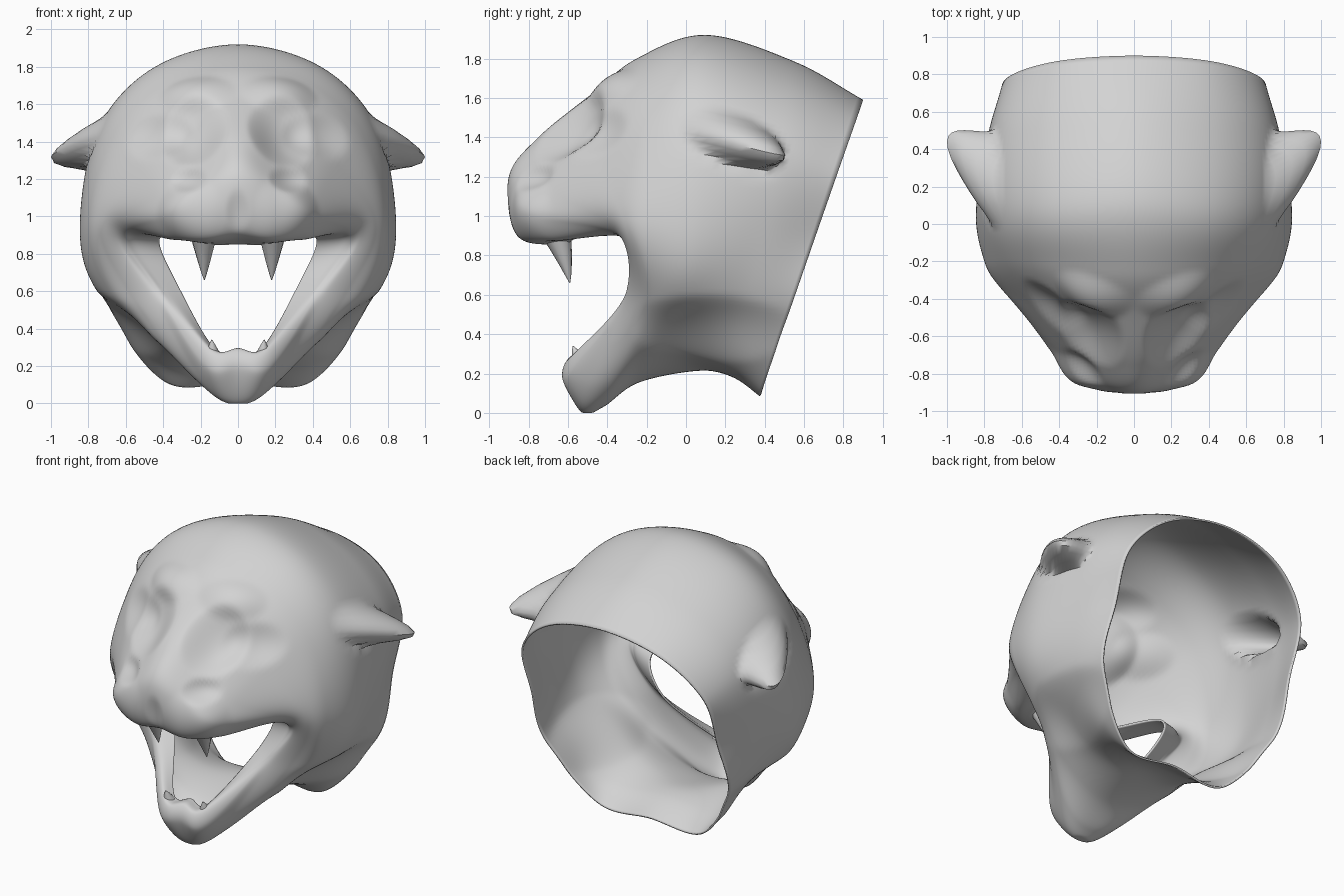
import bpy, bmesh, math
from mathutils import Vector

if "Cube" in bpy.data.objects:
    bpy.data.objects.remove(bpy.data.objects["Cube"])

grey = bpy.data.materials.new("plain grey")
grey.diffuse_color = (0.65, 0.65, 0.65, 1)
grey.use_nodes = True
grey.node_tree.nodes["Principled BSDF"].inputs["Base Color"].default_value = grey.diffuse_color

# Profile paths over the right half of the head, each running from the
# neck rim forward and into the mouth (same number of points on each).
crown = [(0, y, z) for y, z in ((.90, 1.59), (.55, 1.785), (.10, 1.92), (-.25, 1.80), (-.48, 1.62),
                                (-.75, 1.40), (-.90, 1.20), (-.86, .92), (-.62, .85))]
brow = [(.42, .869, 1.50), (.46, .52, 1.66), (.46, .08, 1.79), (.40, -.22, 1.70), (.30, -.45, 1.56),
        (.18, -.72, 1.33), (.18, -.865, 1.13), (.18, -.84, .89), (.17, -.62, .85)]
temple = [(.68, .781, 1.25), (.745, .48, 1.36), (.755, .08, 1.45), (.67, -.20, 1.42), (.535, -.45, 1.28),
          (.43, -.66, 1.12), (.375, -.77, 1.00), (.35, -.69, .88), (.30, -.50, .90)]
cheek = [(.70, .659, .90), (.785, .40, .92), (.845, .05, .90), (.80, -.20, .94), (.735, -.31, .95),
         (.665, -.35, .93), (.605, -.34, .90), (.55, -.30, .89), (.42, -.24, .87)]
jaw = [(.69, .527, .52), (.71, .30, .53), (.72, 0, .56), (.66, -.17, .56), (.57, -.25, .58),
       (.48, -.30, .60), (.44, -.30, .62), (.40, -.28, .62), (.32, -.22, .63)]
under_jaw = [(.39, .385, .115), (.42, .25, .22), (.36, 0, .29), (.32, -.22, .25), (.25, -.38, .15),
             (.20, -.50, .13), (.175, -.59, .20), (.15, -.58, .29), (.13, -.50, .30)]
throat = [(0, y, z) for y, z in ((.385, .115), (.20, .20), (.02, .21), (-.25, .15), (-.42, .03),
                                 (-.53, .003), (-.62, .18), (-.59, .285), (-.50, .295))]
paths = [[Vector(p) for p in path] for path in (crown, brow, temple, cheek, jaw, under_jaw, throat)]


def flip(p):
    return Vector((-p.x, p.y, p.z))


def smooth_path(pts, first, last, steps):
    """Catmull-Rom curve through the points."""
    ext = [first] + pts + [last]
    out = []
    for k in range(len(pts) - 1):
        a, b, c, d = ext[k:k + 4]
        for s in range(steps):
            t = s / steps
            out.append(0.5 * (2 * b + (c - a) * t + (2 * a - 5 * b + 4 * c - d) * t * t
                              + (3 * b - a - 3 * c + d) * t ** 3))
    return out + [pts[-1].copy()]


# Sculpting strokes: centre, radii (x, y, z), push, tilt in the side plane
strokes = [
    ((.23, -.56, 1.44), (.20, .30, .22), (0, .07, -.045), 0),          # eye socket
    ((.42, -.42, 1.42), (.20, .25, .14), (-.02, .03, -.01), 0),        # outer eye socket
    ((.24, -.40, 1.66), (.24, .20, .12), (.01, -.025, .025), 0),       # brow
    ((.27, -.83, 1.03), (.20, .25, .20), (.025, -.015, 0), 0),         # muzzle puff
    ((.28, -.80, 1.20), (.12, .20, .08), (-.01, .025, -.015), 0),      # crease above the muzzle
    ((0, -.88, 1.03), (.07, .15, .12), (0, .015, 0), 0),               # groove under the nose
    ((.60, .12, .43), (.34, .45, .20), (-.025, 0, .03), 0),            # hollow below the jaw
    ((.77, .22, 1.31), (.30, .28, .08), (-.03, 0, 0), -.36),           # hollow below the ear
    ((.76, .24, 1.39), (.50, .28, .13), (.25, .20, -.075), -.36),      # swept-back ear
]


def sculpt(p):
    for c, r, push, tilt in strokes:
        d = p - Vector(c)
        y = d.y * math.cos(tilt) + d.z * math.sin(tilt)
        z = -d.y * math.sin(tilt) + d.z * math.cos(tilt)
        q = (d.x / r[0]) ** 2 + (y / r[1]) ** 2 + (z / r[2]) ** 2
        if q < 1:
            p = p + Vector(push) * (1 - q) ** 1.5
    return p


# Head skin: loft between the profile paths
lines = [smooth_path(p, 2 * p[0] - p[1], 2 * p[-1] - p[-2], 12) for p in paths]
rows = []
for ring in zip(*lines):
    ring = list(ring)
    row = smooth_path(ring, flip(ring[1]), flip(ring[-2]), 15)
    row = [sculpt(p) for p in row]
    for p in row:
        p.x, p.z = max(p.x, 0), max(p.z, 0)
    row[0].x = row[-1].x = 0
    rows.append(row)

# Bring the ear tips to the full width
widest = max(p.x for row in rows for p in row)
for row in rows:
    for p in row:
        if p.x > .85:
            p.x = .85 + (p.x - .85) * .15 / (widest - .85)

bm = bmesh.new()
grid = [[bm.verts.new(p) for p in row] for row in rows]
for a, b in zip(grid, grid[1:]):
    for j in range(len(a) - 1):
        bm.faces.new((a[j], b[j], b[j + 1], a[j + 1]))


def finish(name, bm):
    mesh = bpy.data.meshes.new(name)
    bm.to_mesh(mesh)
    bm.free()
    mesh.materials.append(grey)
    ob = bpy.data.objects.new(name, mesh)
    bpy.context.collection.objects.link(ob)
    bpy.ops.object.select_all(action='DESELECT')
    ob.select_set(True)
    bpy.context.view_layer.objects.active = ob
    bpy.ops.object.shade_smooth_by_angle(angle=math.radians(45))
    mirror = ob.modifiers.new("mirror", 'MIRROR')
    mirror.merge_threshold = .0005
    return ob


head = finish("head_shell", bm)
shell = head.modifiers.new("thickness", 'SOLIDIFY')
shell.thickness = .012
shell.offset = -1


# Teeth: tapered cones, slightly bent towards the tip
def tooth(name, base, tip, radius, bend):
    base, tip = Vector(base), Vector(tip)
    bm = bmesh.new()
    turn = (tip - base).to_track_quat('Z', 'Y')
    rings = []
    for t in (0, .3, .6, .85, 1):
        mid = base.lerp(tip, t) + Vector((0, bend * 4 * t * (1 - t), 0))
        r = radius * (1 - t) ** .9 + .002
        rings.append([bm.verts.new(mid + turn @ Vector((r * math.cos(a), r * math.sin(a), 0)))
                      for a in (math.tau * k / 12 for k in range(12))])
    for a, b in zip(rings, rings[1:]):
        for k in range(12):
            n = (k + 1) % 12
            bm.faces.new((a[k], a[n], b[n], b[k]))
    bm.faces.new(rings[-1])
    bm.faces.new(rings[0][::-1])
    finish(name, bm)


tooth("upper_fangs", (.185, -.67, .94), (.18, -.59, .66), .08, .008)
tooth("lower_fangs", (.135, -.54, .26), (.14, -.575, .34), .04, 0)
